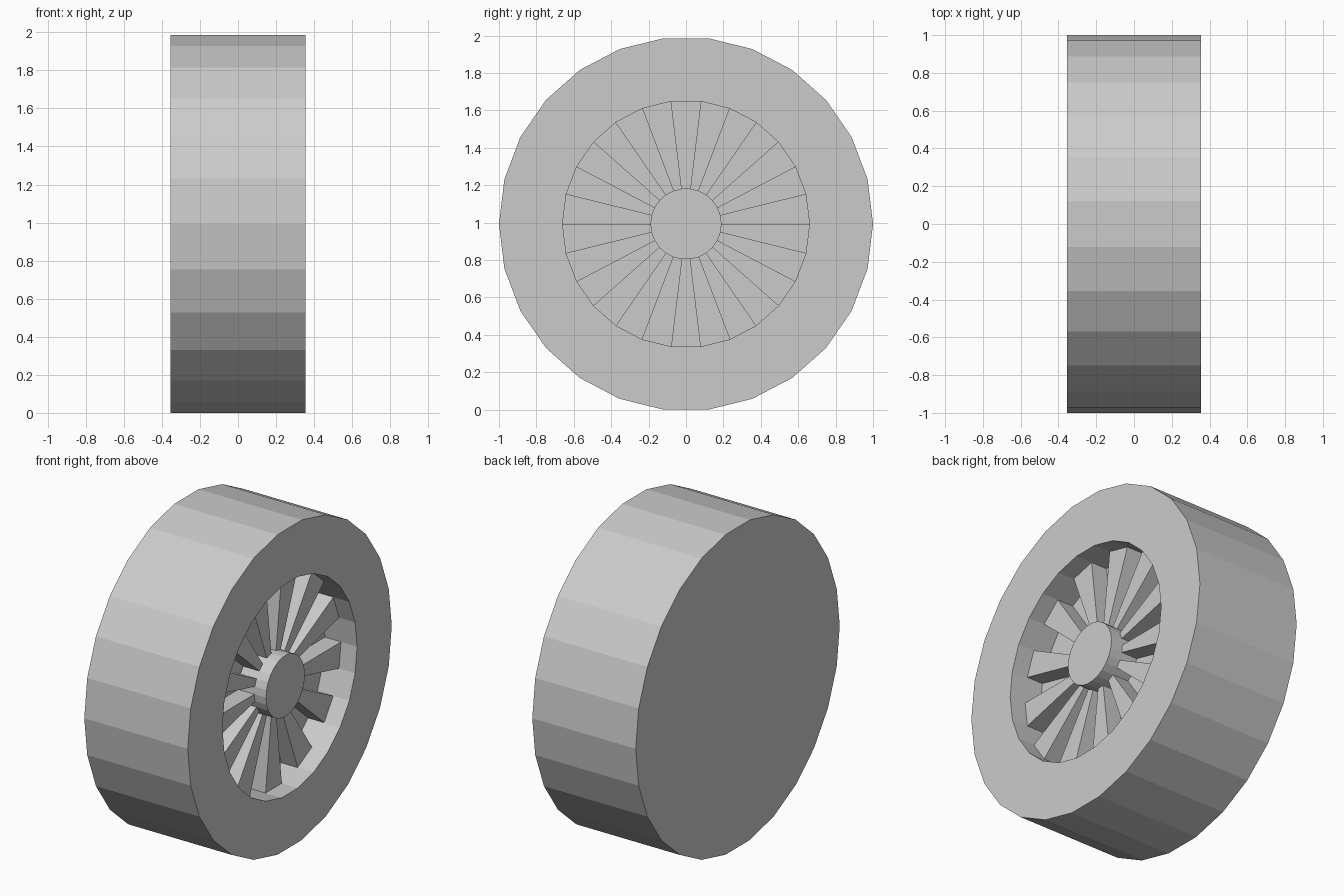
import bpy, bmesh
from math import cos, sin, pi

if "Cube" in bpy.data.objects:
    bpy.data.objects.remove(bpy.data.objects["Cube"])

N = 26                                  # sides of every ring
R_TYRE, R_RIM, R_HUB = 1.0, 0.66, 0.19
BACK, FRONT = -0.355, 0.355
X_HUB, X_SPOKE, X_FLOOR = 0.325, 0.245, 0.135
CZ = cos(pi / N)                        # flat side rests on the ground

bm = bmesh.new()


def pt(x, r, i):
    a = 2 * pi * i / N
    return (x, r * cos(a), CZ + r * sin(a))


def face(*pts):
    bm.faces.new([bm.verts.new(p) for p in pts])


def strip(i, a, b):
    """Quad of one sector between two (x, radius) profile points."""
    face(pt(*a, i), pt(*a, i + 1), pt(*b, i + 1), pt(*b, i))


# Closed back disc and hub cap
face(*[pt(BACK, R_TYRE, i) for i in range(N)])
face(*[pt(X_HUB, R_HUB, i) for i in range(N)])

for i in range(N):
    # Alternate sectors are raised spokes and deep pockets
    x = X_SPOKE if i % 2 else X_FLOOR
    profile = [(BACK, R_TYRE), (FRONT, R_TYRE), (FRONT, R_RIM),
               (x, R_RIM), (x, R_HUB), (X_HUB, R_HUB)]
    for a, b in zip(profile, profile[1:]):
        strip(i, a, b)
    # Radial side wall of the spoke
    face(pt(X_SPOKE, R_HUB, i), pt(X_SPOKE, R_RIM, i),
         pt(X_FLOOR, R_RIM, i), pt(X_FLOOR, R_HUB, i))

bmesh.ops.remove_doubles(bm, verts=bm.verts, dist=1e-4)
bmesh.ops.recalc_face_normals(bm, faces=bm.faces)
mesh = bpy.data.meshes.new("wheel")
bm.to_mesh(mesh)
bm.free()
bpy.context.collection.objects.link(bpy.data.objects.new("wheel", mesh))
